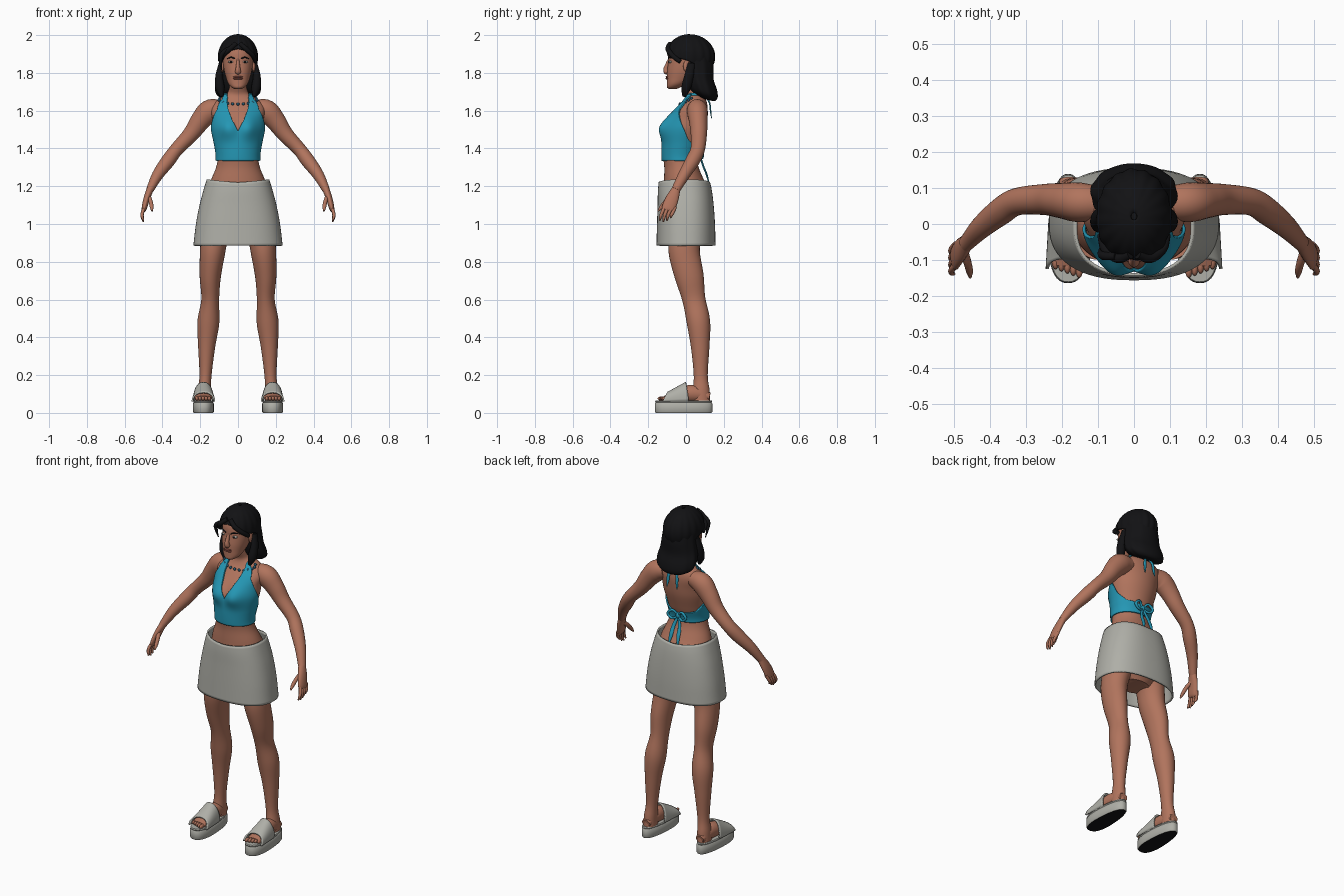
import bpy, bmesh
from math import sin, cos, pi, radians, exp
from mathutils import Vector

cube = bpy.data.objects.get("Cube")
if cube:
    bpy.data.objects.remove(cube, do_unlink=True)


def material(name, r, g, b):
    m = bpy.data.materials.new(name)
    m.diffuse_color = (r, g, b, 1)
    m.use_nodes = True
    node = next(n for n in m.node_tree.nodes if n.type == 'BSDF_PRINCIPLED')
    node.inputs["Base Color"].default_value = (r, g, b, 1)
    node.inputs["Roughness"].default_value = 0.7
    return m


skin = material("skin", .44, .175, .11)
lip = material("lip", .27, .08, .06)
eye_white = material("eye white", .6, .58, .52)
black = material("hair black", .006, .006, .007)
teal = material("teal cloth", .018, .31, .46)
cloth = material("pale grey cloth", .43, .43, .39)
bead_blue = material("bead blue", .02, .1, .17)


def linear(table, t):
    for a, b in zip(table, table[1:]):
        if t <= b[0]:
            f = max(0, (t - a[0]) / (b[0] - a[0]))
            return [p + (q - p) * f for p, q in zip(a, b)][1:]
    return list(table[-1][1:])


def smooth(table, t):
    """Hermite interpolation of a table keyed by its first column."""
    n = len(table)
    i = next((k for k in range(n - 2) if t <= table[k + 1][0]), n - 2)
    a, b = table[i], table[i + 1]
    p, q = table[max(i - 1, 0)], table[min(i + 2, n - 1)]
    h = b[0] - a[0]
    f = min(1, max(0, (t - a[0]) / h))
    out = []
    for c in range(1, len(a)):
        ma = (b[c] - p[c]) / (b[0] - p[0]) * h
        mb = (q[c] - a[c]) / (q[0] - a[0]) * h
        d = b[c] - a[c]
        out.append(a[c] + f * (ma + f * (3 * d - 2 * ma - mb + f * (ma + mb - 2 * d))))
    return out


def grid(name, rows, mat, closed=True, caps=True, thick=0, mirror=False):
    """Skin rows of points into a smooth surface."""
    bm = bmesh.new()
    vs = [[bm.verts.new(p) for p in row] for row in rows]
    n = len(rows[0])
    for a, b in zip(vs, vs[1:]):
        for i in range(n if closed else n - 1):
            j = (i + 1) % n
            bm.faces.new((a[i], a[j], b[j], b[i]))
    if caps:
        bm.faces.new(vs[0])
        bm.faces.new(vs[-1])
    bmesh.ops.recalc_face_normals(bm, faces=bm.faces)
    me = bpy.data.meshes.new(name)
    bm.to_mesh(me)
    bm.free()
    me.materials.append(mat)
    ob = bpy.data.objects.new(name, me)
    bpy.context.collection.objects.link(ob)
    if mirror:
        ob.modifiers.new("mirror", 'MIRROR')
    if thick:
        s = ob.modifiers.new("thickness", 'SOLIDIFY')
        s.thickness, s.offset = thick, 0
    bpy.ops.object.select_all(action='DESELECT')
    ob.select_set(True)
    bpy.context.view_layer.objects.active = ob
    bpy.ops.object.shade_smooth_by_angle(angle=radians(50))
    return ob


def power(v, e):
    return (abs(v) ** (2 / e)) * (1 if v >= 0 else -1)


def oval(x, y, z, rx, ry, n=48, e=2):
    """Horizontal ring, starting at the front."""
    return [(x + rx * power(sin(a), e), y - ry * power(cos(a), e), z)
            for a in (2 * pi * i / n for i in range(n))]


def tube(name, pts, mat, ref=(0, 1, 0), n=20, steps=5):
    """Sweep an oval of radii (ra, rb) along smooth points (x, y, z, ra, rb)."""
    table = [(i, *p) for i, p in enumerate(pts)]
    samples = [smooth(table, k / steps) for k in range((len(pts) - 1) * steps + 1)]
    rows = []
    for k, s in enumerate(samples):
        t = Vector(samples[min(k + 1, len(samples) - 1)][:3]) - Vector(samples[max(k - 1, 0)][:3])
        side = t.cross(Vector(ref)).normalized()
        up = side.cross(t).normalized()
        rows.append([Vector(s[:3]) + side * s[3] * cos(a) + up * s[4] * sin(a)
                     for a in (2 * pi * i / n for i in range(n))])
    return grid(name, rows, mat)


def ball(name, loc, size, mat):
    rows = [oval(loc[0], loc[1], loc[2] + size[2] * cos(a), size[0] * sin(a), size[1] * sin(a), 16)
            for a in (.05 + (pi - .1) * i / 10 for i in range(11))]
    return grid(name, rows, mat)


# Torso and neck: height, centre y, half width, half depth
BODY = [(.91, 0, .09, .07), (.98, 0, .16, .115), (1.1, 0, .17, .122), (1.2, -.003, .153, .114),
        (1.24, -.012, .14, .104), (1.3, -.024, .116, .091), (1.35, -.03, .108, .09),
        (1.42, -.02, .117, .1), (1.5, -.005, .133, .108), (1.56, .012, .136, .1),
        (1.61, .032, .144, .083), (1.645, .045, .125, .065), (1.67, .047, .09, .053),
        (1.69, .043, .058, .046), (1.74, .022, .045, .046), (1.79, .01, .042, .042)]


def body(a, z, off=0):
    cy, rx, ry = smooth(BODY, z)
    x, y = (rx + off) * sin(a), cy - (ry + off) * cos(a)
    if cos(a) > 0:
        y -= .03 * cos(a) ** .5 * exp(-((abs(x) - .058) / .05) ** 2 - ((z - 1.51) / .055) ** 2)
    return (x, y, z)


grid("torso", [[body(2 * pi * i / 64, .91 + .88 * k / 80) for i in range(64)] for k in range(81)], skin)

# Halter top: left half follows the torso between inner and outer angles
INNER = [(1.49, 0), (1.55, 13), (1.6, 19), (1.64, 24), (1.67, 34), (1.685, 55)]
OUTER = [(1.385, 180), (1.405, 130), (1.45, 103), (1.5, 88), (1.555, 68), (1.605, 46), (1.66, 46), (1.685, 75)]
rows = []
for k in range(51):
    z = 1.335 + .35 * k / 50
    a, b = linear(INNER, z)[0], linear(OUTER, z)[0]
    rows.append([body(radians(a + (b - a) * i / 40), z, .006) for i in range(41)])
grid("halter_top", rows, teal, closed=False, caps=False, thick=.008, mirror=True)

# Ties behind the neck and at the lower back
tube("neck_tie", [(*body(radians(60 + 40 * i), 1.685, .006), .006, .008) for i in range(7)], teal, (0, 0, 1), 10)
ball("neck_knot", (0, .105, 1.68), (.016, .012, .014), teal)
ball("back_knot", (0, .072, 1.37), (.016, .014, .018), teal)
for s, label in ((1, "left"), (-1, "right")):
    tube(label + "_neck_tail", [(0, .105, 1.68, .006, .004), (s * .025, .125, 1.64, .009, .004),
         (s * .03, .13, 1.6, .009, .004), (s * .034, .135, 1.56, .003, .002)], teal, n=10)
    tube(label + "_back_tail", [(0, .072, 1.37, .006, .004), (s * .02, .09, 1.31, .011, .005),
         (s * .024, .11, 1.26, .012, .005), (s * .03, .122, 1.21, .004, .003)], teal, n=10)
    tube(label + "_bow_loop", [(0, .072, 1.37, .006, .006), (s * .03, .085, 1.4, .007, .007),
         (s * .06, .088, 1.375, .008, .008), (s * .035, .085, 1.35, .007, .007),
         (0, .074, 1.365, .006, .006)], teal, n=10)

# Skirt with a slightly dipped waist
SKIRT = [(.885, 0, .232, .152), (1, 0, .218, .149), (1.1, -.002, .199, .144), (1.18, -.006, .178, .138), (1.24, -.01, .16, .128)]
N = 64
rows = []
for k in range(25):
    ring = []
    for i in range(N):
        rim = 1.22 + .015 * abs(sin(2 * pi * i / N))
        z = .885 + (rim - .885) * k / 24
        cy, rx, ry = smooth(SKIRT, z)
        ring.append(oval(0, cy, z, rx, ry, N, 2.4)[i])
    rows.append(ring)
grid("skirt", rows, cloth, caps=False, thick=.009)

# Necklace
for i in range(-6, 7):
    p = body(radians(i * 12), 1.635 + .03 * (abs(i) / 6) ** 2, .004)
    ball("necklace_bead", p, (.008, .007, .008), bead_blue)

# Head
HEAD = [(1.715, -.07, .018, .02), (1.722, -.066, .032, .034), (1.74, -.051, .05, .05),
        (1.77, -.03, .062, .071), (1.81, -.012, .073, .088), (1.86, .004, .08, .098),
        (1.91, .01, .08, .1), (1.95, .014, .066, .085), (1.98, .015, .03, .04)]
rows = []
for k in range(41):
    z = 1.715 + .265 * k / 40
    cy, rx, ry = smooth(HEAD, z)
    rows.append(oval(0, cy, z, rx, ry, 48, 2.15))
grid("head", rows, skin)
tube("nose", [(0, -.09, 1.872, .006, .006), (0, -.098, 1.85, .009, .009), (0, -.106, 1.82, .013, .014),
              (0, -.103, 1.804, .016, .014), (0, -.096, 1.798, .008, .006)], skin, n=14)
for dz, h in ((.004, .005), (-.005, .006)):
    ball("lip", (0, -.097, 1.775 + dz), (.026, .011, h), lip)
for s, label in ((1, "left"), (-1, "right")):
    ball(label + "_eye", (s * .037, -.082, 1.858), (.016, .011, .0065), eye_white)
    ball(label + "_iris", (s * .037, -.091, 1.858), (.006, .004, .006), black)
    tube(label + "_brow", [(s * .016, -.093, 1.875, .003, .003), (s * .036, -.088, 1.882, .003, .004),
         (s * .058, -.068, 1.876, .002, .002)], black, (0, 0, 1), 8)
    ball(label + "_ear", (s * .083, .005, 1.835), (.009, .02, .032), skin)

# Hair cap down to a hairline, ridged like combed strands
LINE = [(0, 68), (30, 75), (60, 92), (90, 102), (130, 128), (180, 150)]
rows = []
for k in range(1, 25):
    ring = []
    for i in range(96):
        a = 2 * pi * i / 96
        deg = 360 * i / 96
        p = radians(smooth(LINE, min(deg, 360 - deg))[0]) * k / 24
        r = 1 + .018 * sin(16 * a) * sin(p)
        depth = .122 if cos(a) > 0 else .13
        ring.append((.1 * r * sin(p) * sin(a), .018 - depth * r * sin(p) * cos(a), 1.885 + .115 * cos(p)))
    rows.append(ring)
grid("hair_cap", rows, black, thick=.01, caps=False)
ball("hair_crown", (0, .02, 1.975), (.05, .05, .024), black)
# Hanging hair, swept up at its front edge
BACK = [(0, .05, 1.9, .094, .088), (1, .062, 1.84, .1, .084), (2, .068, 1.78, .11, .078),
        (3, .082, 1.73, .12, .082), (4, .094, 1.69, .114, .074), (5, .105, 1.665, .08, .05), (6, .11, 1.658, .03, .02)]
rows = []
for k in range(31):
    y, z, rx, ry = smooth(BACK, k / 5)
    ring = oval(0, y, z, rx, ry, 80)
    rows.append([(x * (1 + .02 * sin(i * pi / 4)), q * 1.0, z - (q - y) * .25 * min(1, k / 15))
                 for i, (x, q, z) in enumerate(ring)])
grid("hair_back", rows, black)
for s, label in ((1, "left"), (-1, "right")):
    tube(label + "_hair_lock", [(s * .09, .03, 1.85, .012, .02), (s * .1, .015, 1.78, .02, .025),
         (s * .095, .0, 1.72, .024, .025), (s * .085, -.01, 1.675, .008, .01)], black, n=14)
    tube(label + "_fringe", [(s * .01, -.085, 1.955, .012, .012), (s * .045, -.095, 1.925, .013, .014),
         (s * .08, -.07, 1.89, .012, .013), (s * .092, -.03, 1.86, .01, .012)], black, n=12)
tube("loose_strand", [(-.05, -.09, 1.93, .01, .01), (-.085, -.088, 1.9, .012, .012),
     (-.092, -.075, 1.86, .008, .008), (-.088, -.06, 1.815, .002, .002)], black, n=10)

# Arms, hands, legs and platform sandals on both sides
for s, label in ((1, "left"), (-1, "right")):
    def limb(part, pts, mat=skin, ref=(0, 1, 0), n=20):
        return tube(label + "_" + part, [(s * p[0], *p[1:]) for p in pts], mat, ref, n)

    limb("arm", [(.09, .058, 1.615, .045, .045), (.15, .06, 1.598, .06, .055), (.2, .065, 1.545, .053, .049),
                 (.25, .068, 1.475, .043, .043), (.325, .062, 1.395, .036, .038), (.37, .035, 1.335, .037, .038),
                 (.425, -.01, 1.26, .03, .031), (.467, -.055, 1.18, .02, .023)], n=28)
    limb("hand", [(.463, -.05, 1.19, .019, .022), (.483, -.073, 1.135, .017, .034),
                  (.496, -.092, 1.085, .014, .036), (.5, -.097, 1.068, .008, .03)])
    for i in range(4):
        y, drop = -.123 + .019 * i, (.006, 0, .006, .02)[i]
        limb("finger", [(.495, y + .01, 1.09, .009, .009), (.506, y - .004, 1.06, .009, .009),
                        (.507, y - .012, 1.035 + drop / 2, .008, .008), (.5, y - .016, 1.012 + drop, .004, .004)], n=10)
    limb("thumb", [(.476, -.07, 1.15, .013, .014), (.463, -.105, 1.12, .011, .012),
                   (.457, -.13, 1.09, .01, .01), (.455, -.148, 1.068, .004, .004)], n=12)
    limb("leg", [(.1, 0, 1.02, .08, .1), (.125, -.008, .92, .071, .086), (.136, -.008, .84, .066, .082),
                 (.147, .018, .72, .056, .076), (.147, .042, .6, .047, .061), (.157, .066, .48, .058, .062),
                 (.166, .075, .35, .045, .049), (.172, .078, .2, .032, .037), (.178, .08, .12, .035, .045),
                 (.18, .08, .065, .036, .048)], n=32)
    limb("foot", [(.18, .125, .085, .026, .022), (.18, .06, .1, .037, .042), (.182, 0, .1, .042, .044),
                  (.184, -.07, .08, .047, .026), (.185, -.115, .074, .043, .016)], ref=(0, 0, 1))
    for i in range(5):
        ball(label + "_toe", (s * (.152 + .0165 * i), -.128 + .006 * i, .076), (.0095, .022, .012), skin)

    # Platform sole with dark underside
    rows = []
    for z, grow in ((0, -.004), (.006, 0), (.05, 0), (.055, -.004), (.06, -.001), (.066, -.004)):
        ring = oval(0, 0, z, 1, 1, 40, 2.4)
        rows.append([(s * .183 + x * (.054 - .008 * y + grow), -.0125 + y * (.152 + grow), z) for x, y, z in ring])
    sole = grid(label + "_sole", rows, cloth)
    sole.data.materials.append(black)
    for f in sole.data.polygons:
        if f.normal.z < -.9:
            f.material_index = 1

    # Broad strap arching over the instep
    rows = []
    for k in range(13):
        t = k / 12
        rows.append([(s * .183 + (.058 - .008 * t) * power(cos(a), 2.3),
                      -.125 + .14 * t + .03 * (1 - t) * sin(a) - .015 * t * sin(a),
                      .06 + (.048 + .052 * t) * power(sin(a), 2.3))
                     for a in (pi * i / 24 for i in range(25))])
    grid(label + "_strap", rows, cloth, closed=False, caps=False, thick=.009)
